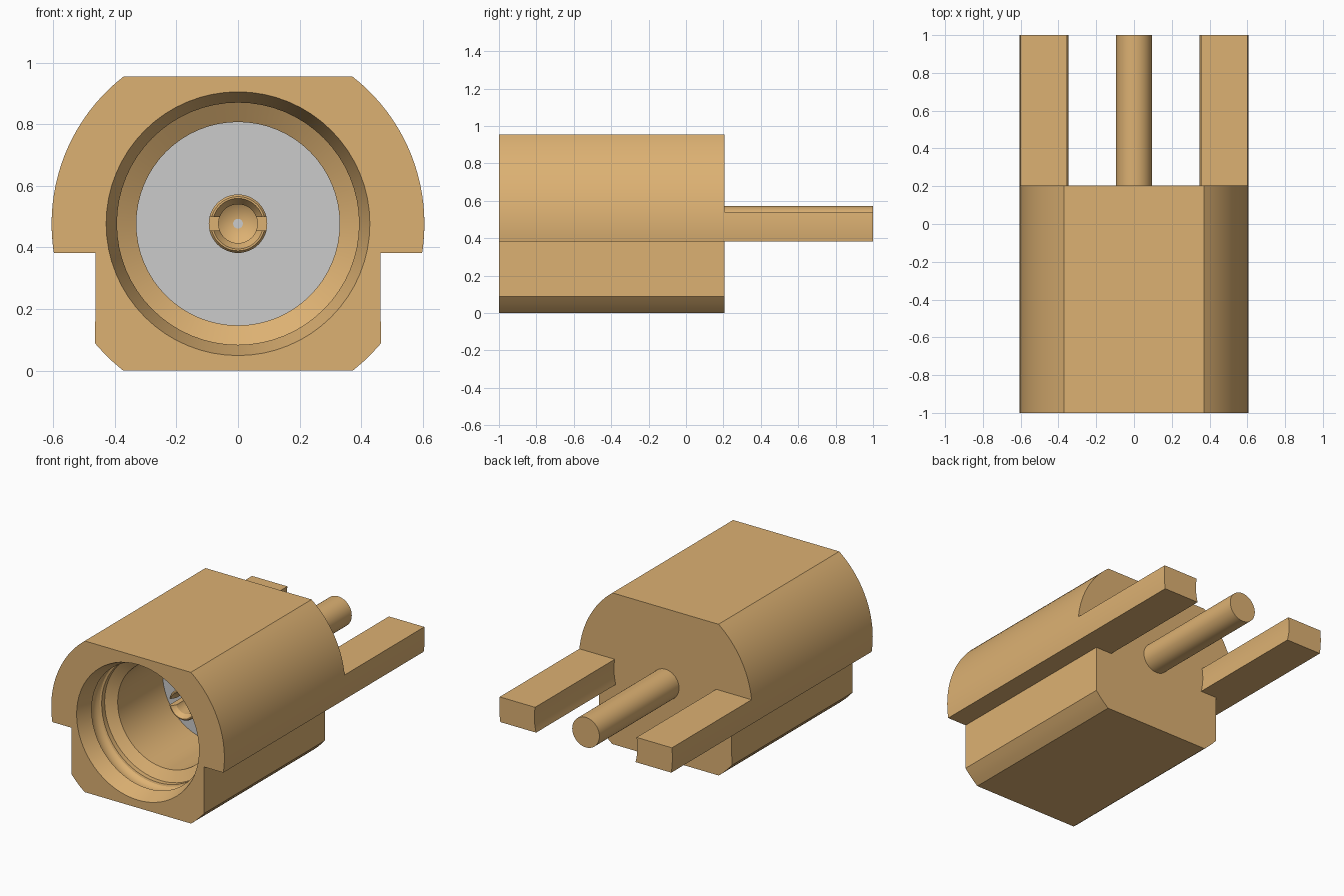
import bpy, bmesh
from math import sqrt, pi, sin, cos, atan2, radians

if "Cube" in bpy.data.objects:
    bpy.data.objects.remove(bpy.data.objects["Cube"])

CZ = 0.477        # height of the connector axis
R = 0.605         # outer radius of the body
BACK = 0.205      # rear face of the body

brass = bpy.data.materials.new("brass")
brass.diffuse_color = (0.72, 0.44, 0.17, 1)
brass.use_nodes = True
brass.node_tree.nodes["Principled BSDF"].inputs["Base Color"].default_value = brass.diffuse_color


def make_object(name, bm, mat=None):
    bmesh.ops.recalc_face_normals(bm, faces=bm.faces[:])
    me = bpy.data.meshes.new(name)
    bm.to_mesh(me)
    bm.free()
    ob = bpy.data.objects.new(name, me)
    bpy.context.collection.objects.link(ob)
    if mat:
        me.materials.append(mat)
    return ob


def arc(r, a0, a1, n):
    """Points (x, z) on a circle about the connector axis."""
    return [(r * cos(a0 + (a1 - a0) * i / n), CZ + r * sin(a0 + (a1 - a0) * i / n))
            for i in range(n + 1)]


def extrude(name, pts, y0, y1, mat=None):
    """Extrude an (x, z) outline along y."""
    bm = bmesh.new()
    face = bm.faces.new([bm.verts.new((x, y0, z)) for x, z in pts])
    geo = bmesh.ops.extrude_face_region(bm, geom=[face])["geom"]
    bmesh.ops.translate(bm, vec=(0, y1 - y0, 0),
                        verts=[g for g in geo if isinstance(g, bmesh.types.BMVert)])
    return make_object(name, bm, mat)


def lathe(name, pts, mat=None, steps=64):
    """Spin a (y, radius) profile around the connector axis."""
    bm = bmesh.new()
    vs = [bm.verts.new((r, y, CZ)) for y, r in pts]
    es = [bm.edges.new(p) for p in zip(vs, vs[1:])]
    bmesh.ops.spin(bm, geom=vs + es, cent=(0, 0, CZ), axis=(0, 1, 0),
                   angle=2 * pi, steps=steps, use_duplicate=False)
    bmesh.ops.remove_doubles(bm, verts=bm.verts[:], dist=1e-5)
    return make_object(name, bm, mat)


def activate(ob):
    bpy.ops.object.select_all(action='DESELECT')
    ob.select_set(True)
    bpy.context.view_layer.objects.active = ob


def cut(ob, cutter):
    mod = ob.modifiers.new("cut", 'BOOLEAN')
    mod.operation = 'DIFFERENCE'
    mod.solver = 'EXACT'
    mod.object = cutter
    activate(ob)
    bpy.ops.object.modifier_apply(modifier=mod.name)
    bpy.data.objects.remove(cutter)


def smooth(ob):
    activate(ob)
    bpy.ops.object.shade_smooth_by_angle(angle=radians(25))


def angle_at(r, z):
    """Angle on the right half of the circle of radius r at height z."""
    dz = z - CZ
    return atan2(dz, sqrt(r * r - dz * dz))


# Body: flat-topped round housing with a stepped lower half
STEP = 0.382
half = arc(R, angle_at(R, 0.955), angle_at(R, STEP), 20)
half += [(0.463, STEP)]
half += arc(R, angle_at(R, 0.088), angle_at(R, 0.0), 3)
outline = half + [(-x, z) for x, z in reversed(half)]
body = extrude("body", outline, -1, BACK, brass)

# Socket bore: lead-in cone, rounded snap groove, shoulder, straight bore
groove = [(-0.85 - 0.05 * cos(pi * i / 8), 0.393 + 0.03 * sin(pi * i / 8))
          for i in range(9)]
bore = [(-1.05, 0), (-1.05, 0.428), (-1.0, 0.428)] + groove
bore += [(-0.77, 0.393), (-0.73, 0.33), (-0.15, 0.33), (-0.15, 0)]
cut(body, lathe("bore_cutter", bore))
smooth(body)

# Insulator disc at the bottom of the socket
insulator = lathe("insulator", [(-0.28, 0), (-0.28, 0.331), (-0.14, 0.331), (-0.14, 0)])
smooth(insulator)

# Centre contact: slotted female tip in front, solder pin behind
TIP = -0.56
contact = lathe("centre_contact", [
    (-0.27, 0), (-0.31, 0.063), (TIP + 0.03, 0.063), (TIP, 0.082),
    (TIP, 0.088), (TIP + 0.01, 0.095), (1.0, 0.095), (1.0, 0)], brass, 48)
cut(contact, extrude("slot_cutter", [(-0.2, CZ - 0.022), (0.2, CZ - 0.022),
                                     (0.2, CZ + 0.022), (-0.2, CZ + 0.022)],
                     TIP - 0.1, -0.36))
smooth(contact)

# Board legs: curved inside and outside, mirrored left to right
TOP, INNER = 0.54, 0.36
leg = arc(R, angle_at(R, STEP), angle_at(R, TOP), 6)
leg += arc(INNER, angle_at(INNER, TOP), angle_at(INNER, STEP), 8)
legs = extrude("board_legs", leg, BACK - 0.02, 1.0, brass)
smooth(legs)
legs.modifiers.new("mirror", 'MIRROR').use_axis = (True, False, False)
